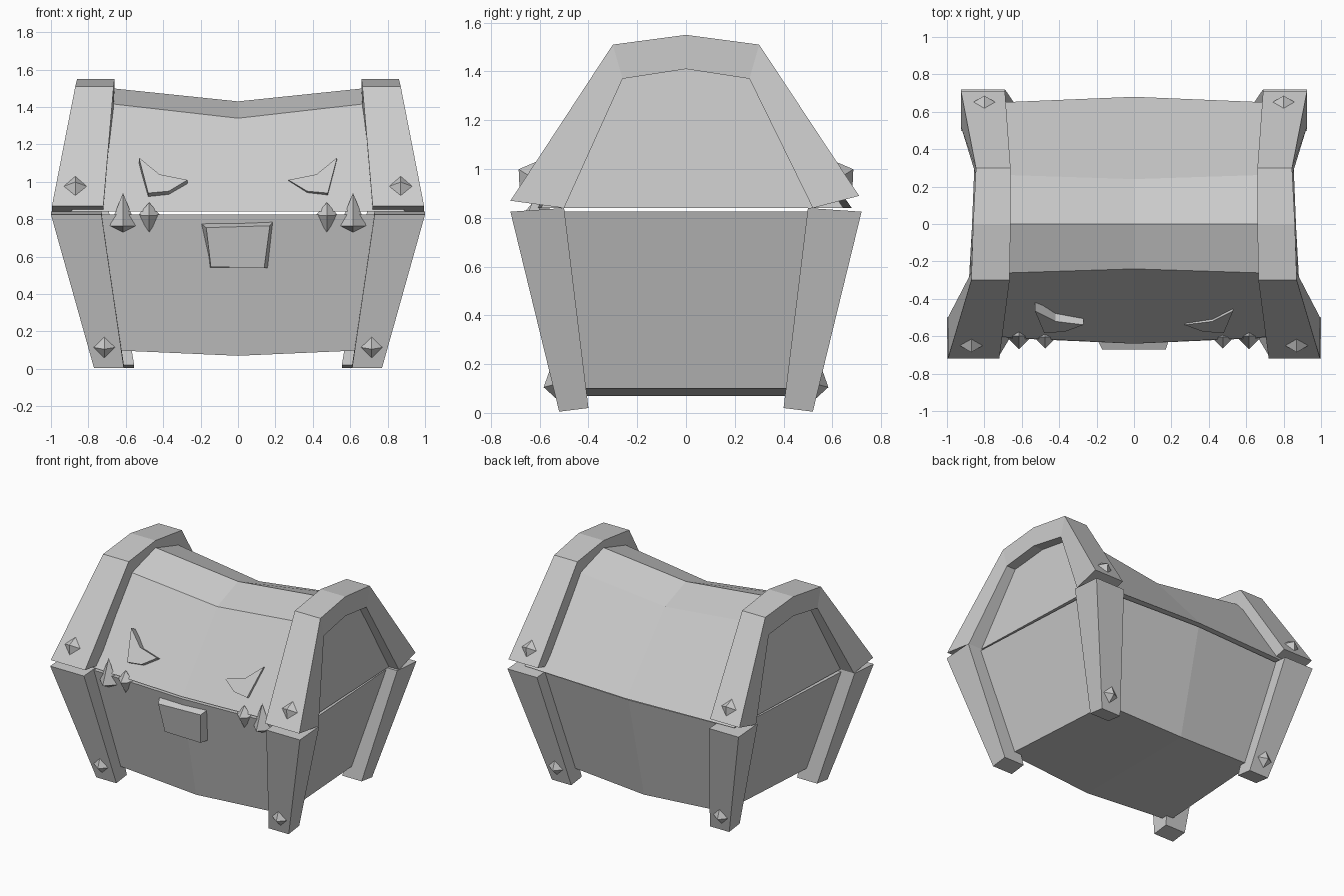
import bpy, bmesh
from mathutils import Vector

if "Cube" in bpy.data.objects:
    bpy.data.objects.remove(bpy.data.objects["Cube"], do_unlink=True)

grey = bpy.data.materials.new("plain grey")
grey.use_nodes = True
GREY = (0.6, 0.6, 0.6, 1)
grey.diffuse_color = GREY
grey.node_tree.nodes["Principled BSDF"].inputs["Base Color"].default_value = GREY


def finish(name, bm):
    bmesh.ops.recalc_face_normals(bm, faces=bm.faces)
    mesh = bpy.data.meshes.new(name)
    bm.to_mesh(mesh)
    bm.free()
    mesh.materials.append(grey)
    ob = bpy.data.objects.new(name, mesh)
    bpy.context.collection.objects.link(ob)
    return ob


def loft(name, rings):
    """Skin a closed solid through rings of equal point count."""
    bm = bmesh.new()
    loops = [[bm.verts.new(p) for p in ring] for ring in rings]
    for a, b in zip(loops, loops[1:]):
        for i in range(len(a)):
            j = (i + 1) % len(a)
            bm.faces.new((a[i], a[j], b[j], b[i]))
    bm.faces.new(loops[0])
    bm.faces.new(loops[-1])
    return finish(name, bm)


def spike(name, centre, axis, radius, out, back):
    """Four-sided double pyramid pointing along axis."""
    n = Vector(axis).normalized()
    c = Vector(centre)
    u = Vector((1, 0, 0))
    v = n.cross(u).normalized()
    bm = bmesh.new()
    rim = [bm.verts.new(c + d * radius) for d in (u, v, -u, -v)]
    for tip in (c + n * out, c - n * back):
        t = bm.verts.new(tip)
        for i in range(4):
            bm.faces.new((rim[i], rim[(i + 1) % 4], t))
    return finish(name, bm)


# Lower box, bulging at the middle of the front, back and bottom
def box_ring(front, back, bottom, s):
    # each end leans out towards the top and is narrower at the back
    (yf0, yf1), (yb0, yb1) = front, back
    return [(s * 0.68, yf0, bottom), (s * 0.90, yf1, 0.825),
            (s * 0.83, yb1, 0.825), (s * 0.62, yb0, bottom)]


end = ((-0.45, -0.60), (0.45, 0.62))
mid = ((-0.48, -0.64), (0.48, 0.66))
loft("lower_box", [box_ring(*end, 0.10, -1), box_ring(*mid, 0.07, 0),
                   box_ring(*end, 0.10, 1)])

# Lid, sagging in the middle
lid_end = [(0.89, -0.595, 0.84), (0.79, -0.265, 1.43), (0.77, 0, 1.51),
           (0.77, 0.265, 1.43), (0.84, 0.645, 0.84)]
lid_mid = [(0, -0.64, 0.84), (0, -0.24, 1.34), (0, 0, 1.43),
           (0, 0.24, 1.34), (0, 0.68, 0.84)]
loft("lid", [[(-x, y, z) for x, y, z in lid_end], lid_mid, lid_end])

# Arched lid bands: outer y, outer z, inner y, inner z, inside x, outside x
arch = [(-0.72, 0.87, -0.50, 0.84, 0.72, 0.995),
        (-0.30, 1.51, -0.26, 1.37, 0.665, 0.87),
        (0, 1.55, 0, 1.41, 0.66, 0.86),
        (0.30, 1.51, 0.26, 1.37, 0.66, 0.845),
        (0.71, 0.89, 0.52, 0.84, 0.69, 0.925)]

# Corner posts: y direction, top x range, bottom x range
posts = [("front", -1, (0.73, 1.0), (0.61, 0.77)),
         ("back", 1, (0.69, 0.925), (0.555, 0.71))]


def post_ring(s, d, xs, y0, y1, z0, z1):
    return [(s * xs[0], d * y0, z0), (s * xs[1], d * y0, z0),
            (s * xs[1], d * y1, z1), (s * xs[0], d * y1, z1)]


# Eye outline in x and z
eye = [(0.53, 1.13), (0.42, 1.04), (0.27, 1.01), (0.37, 0.95), (0.48, 0.94)]

for side, s in (("left", 1), ("right", -1)):
    loft(side + "_lid_band",
         [[(s * xi, yo, zo), (s * xo, yo, zo), (s * xo, yi, zi), (s * xi, yi, zi)]
          for yo, zo, yi, zi, xi, xo in arch])

    for end_name, d, top, foot in posts:
        label = side + "_" + end_name
        loft(label + "_post", [post_ring(s, d, foot, 0.40, 0.52, 0.02, 0.005),
                               post_ring(s, d, top, 0.50, 0.72, 0.84, 0.825)])
        # Studs on the post foot and the band end
        foot_x = 0.715 if d < 0 else 0.66
        band_x = 0.87 if d < 0 else 0.80
        spike(label + "_post_stud", (s * foot_x, d * 0.545, 0.115),
              (0, d, -0.25), 0.06, 0.04, 0.04)
        spike(label + "_band_stud", (s * band_x, d * 0.648, 0.975),
              (0, d * 0.85, 0.53), 0.065, 0.045, 0.04)

    # Slanted eye standing proud of the lid slope
    def eye_ring(out):
        return [(s * x, -0.602 + 0.62 * (z - 0.84) - out * 0.85, z + out * 0.5 - 0.025)
                for x, z in eye]
    loft(side + "_eye", [eye_ring(-0.03), eye_ring(0.05)])

    # Teeth along the opening
    spike(side + "_large_tooth", (s * 0.615, -0.60, 0.765), (0, 0, 1), 0.07, 0.175, 0.035)
    spike(side + "_small_tooth", (s * 0.475, -0.605, 0.82), (0, 0, -1), 0.06, 0.09, 0.07)

# Lock plate with bevelled sides
loft("lock_plate", [
    [(-0.20, -0.61, 0.78), (0.19, -0.61, 0.79), (0.165, -0.55, 0.54), (-0.15, -0.55, 0.54)],
    [(-0.17, -0.67, 0.755), (0.17, -0.67, 0.765), (0.14, -0.63, 0.54), (-0.145, -0.63, 0.545)]])
